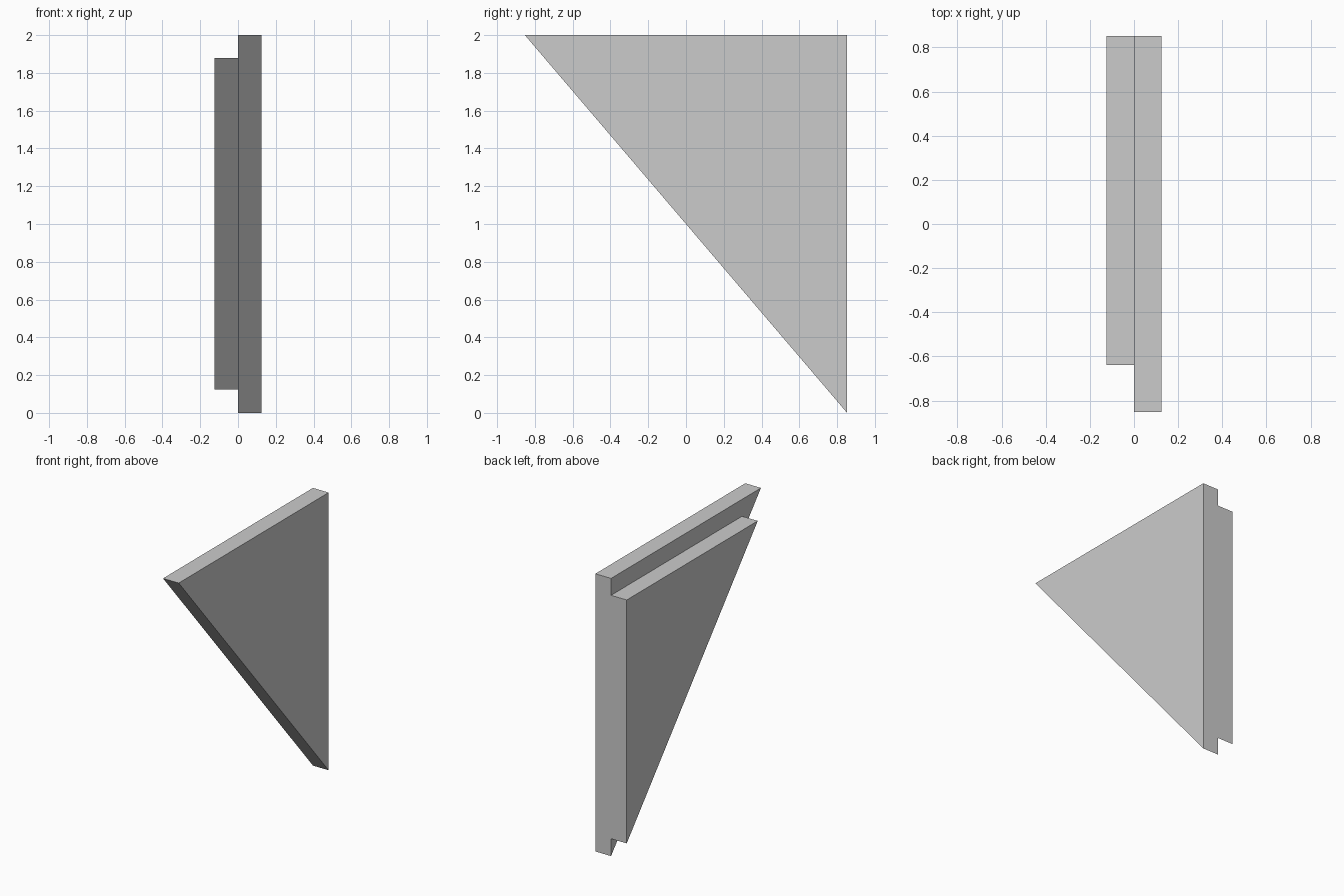
import bpy
import bmesh

cube = bpy.data.objects.get("Cube")
if cube:
    bpy.data.objects.remove(cube, do_unlink=True)

# Single plain grey for the whole model
GREY = (0.6, 0.6, 0.6, 1.0)
grey = bpy.data.materials.new("plain_grey")
grey.use_nodes = True
grey.diffuse_color = GREY
grey.node_tree.nodes["Principled BSDF"].inputs["Base Color"].default_value = GREY


def triangle_plate(name, x_min, x_max, y_tip, y_back, z_low, z_high):
    """Right-angled triangular plate in the YZ plane, extruded along x."""
    bm = bmesh.new()
    profile = [(y_tip, z_high), (y_back, z_low), (y_back, z_high)]
    face = bm.faces.new([bm.verts.new((x_min, y, z)) for y, z in profile])
    extruded = bmesh.ops.extrude_face_region(bm, geom=[face])["geom"]
    verts = [v for v in extruded if isinstance(v, bmesh.types.BMVert)]
    bmesh.ops.translate(bm, verts=verts, vec=(x_max - x_min, 0, 0))
    bmesh.ops.recalc_face_normals(bm, faces=bm.faces)
    mesh = bpy.data.meshes.new(name)
    bm.to_mesh(mesh)
    bm.free()
    mesh.materials.append(grey)
    plate = bpy.data.objects.new(name, mesh)
    bpy.context.collection.objects.link(plate)
    return plate


# Full-size outer plate and the smaller stepped plate, flush at the back
triangle_plate("outer_plate", 0, 0.125, -0.853, 0.853, 0, 2)
triangle_plate("inner_plate", -0.125, 0, -0.638, 0.853, 0.125, 1.878)
